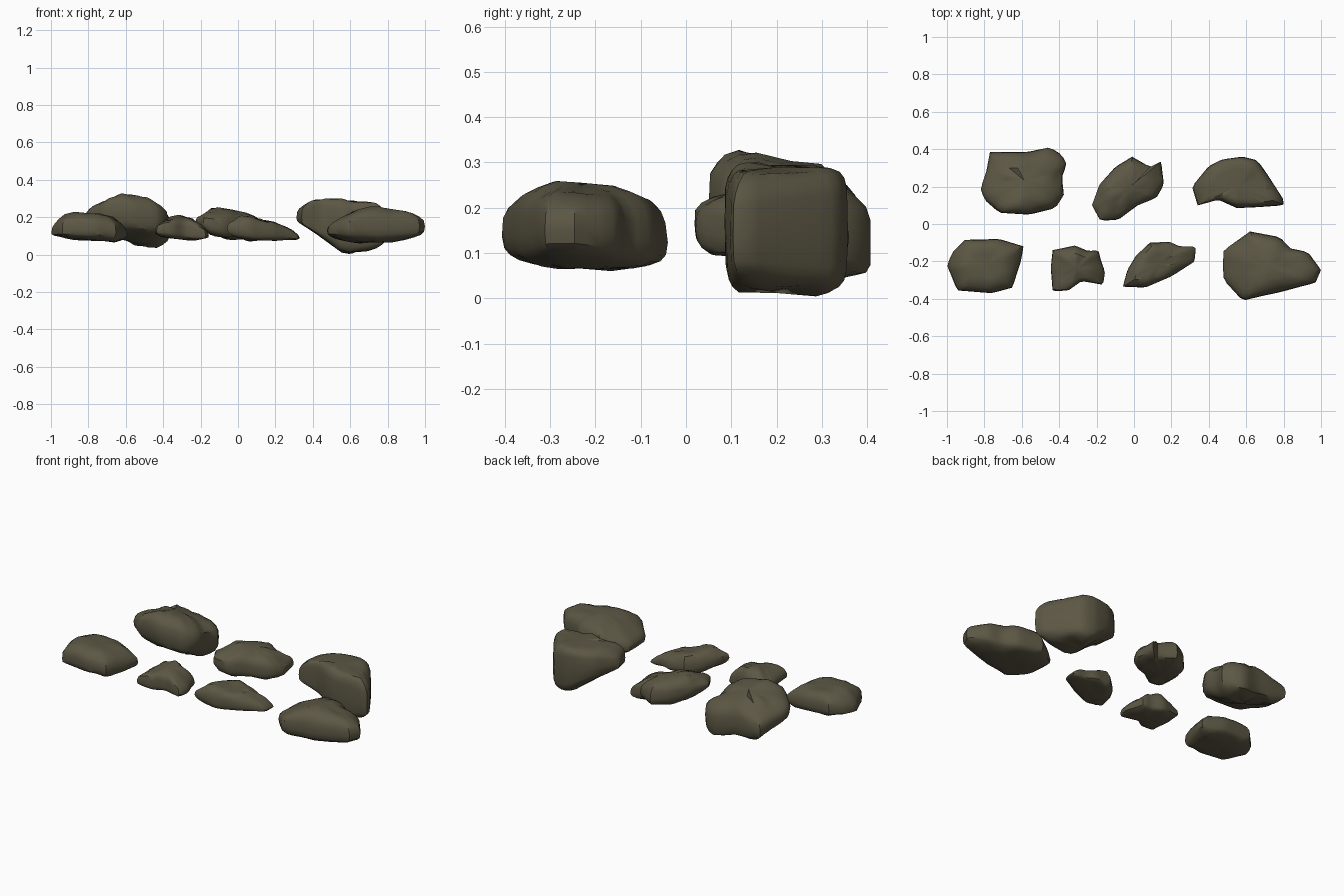
import bpy, bmesh, math
from mathutils import Vector, noise

stone = bpy.data.materials.new("olive grey stone")
stone.diffuse_color = (0.107, 0.095, 0.058, 1)


def resample(points, n):
    """Even points along a closed outline."""
    pts = [Vector(p) for p in points]
    segs = [(a, b, (b - a).length) for a, b in zip(pts, pts[1:] + pts[:1])]
    total = sum(s[2] for s in segs)
    out = []
    for i in range(n):
        d = total * i / n
        for a, b, l in segs:
            if d <= l:
                out.append(a.lerp(b, d / l))
                break
            d -= l
    return out


def profile(table, x):
    """Bottom, waist and top heights at x."""
    if x <= table[0][0]:
        return table[0][1:]
    for a, b in zip(table, table[1:]):
        if x <= b[0]:
            t = (x - a[0]) / (b[0] - a[0])
            return [p + (q - p) * t for p, q in zip(a[1:], b[1:])]
    return table[-1][1:]


def rock(name, outline, heights, boxy, shear=0.0, rough=0.25, n=40, rings=12):
    """Lump from a plan outline and a side profile; shear leans it along y."""
    ring = resample(outline, n)
    c = sum(ring, Vector((0, 0))) / n
    bm = bmesh.new()

    def point(p, s):
        bot, mid, top = profile(heights, p.x)
        h = (top - mid) if s > 0 else (mid - bot)
        k = abs(s) ** boxy * (1 if s > 0 else -1)
        seed = Vector((p.x * 9, p.y * 9, k * 1.5))
        bump = noise.noise(seed) + 0.5 * noise.noise(seed * 2.3)
        z = mid + h * k * (1 + bump * rough * abs(s)) + shear * (p.y - c.y)
        return bm.verts.new((p.x, p.y, z))

    loops = []
    for j in range(1, rings):
        a = -math.pi / 2 + math.pi * j / rings
        s, r = math.sin(a), max(math.cos(a), 0) ** boxy
        row = []
        for p in ring:
            q = c + (p - c) * r
            w = noise.noise(Vector((q.x * 10, q.y * 10, a * 1.5))) * rough * 0.5 * abs(s)
            row.append(point(c + (q - c) * (1 + w), s))
        loops.append(row)
    low, high = point(c, -1), point(c, 1)
    for i in range(n):
        k = (i + 1) % n
        for a, b in zip(loops, loops[1:]):
            bm.faces.new((a[i], a[k], b[k], b[i]))
        bm.faces.new((low, loops[0][k], loops[0][i]))
        bm.faces.new((high, loops[-1][i], loops[-1][k]))
    bmesh.ops.recalc_face_normals(bm, faces=bm.faces)
    me = bpy.data.meshes.new(name)
    bm.to_mesh(me)
    bm.free()
    me.materials.append(stone)
    ob = bpy.data.objects.new(name, me)
    bpy.context.collection.objects.link(ob)
    bpy.context.view_layer.objects.active = ob
    ob.select_set(True)
    bpy.ops.object.shade_smooth_by_angle(angle=math.radians(35))
    ob.select_set(False)


# Each rock: plan outline, then rows of (x, bottom, waist, top)
rock("rock_back_left",
     [(-.77, .385), (-.57, .385), (-.45, .41), (-.385, .37), (-.36, .32), (-.385, .25), (-.375, .155),
      (-.42, .085), (-.56, .05), (-.72, .06), (-.80, .13), (-.82, .19), (-.79, .28)],
     [(-.82, .13, .19, .24), (-.7, .10, .18, .28), (-.62, .085, .18, .305), (-.53, .07, .17, .29),
      (-.42, .055, .16, .27), (-.36, .06, .18, .26)], 0.6, -0.25)

rock("rock_back_middle",
     [(-.01, .36), (.085, .305), (.145, .335), (.16, .21), (.12, .14), (.02, .10), (-.085, .022),
      (-.18, .018), (-.225, .10), (-.185, .21), (-.10, .305)],
     [(-.22, .15, .19, .22), (-.15, .10, .16, .245), (-.05, .08, .14, .245), (.05, .08, .13, .225),
      (.155, .08, .12, .19)], 0.7)

rock("rock_back_right",
     [(.34, .10), (.31, .20), (.40, .31), (.47, .345), (.58, .36), (.66, .34), (.71, .27), (.80, .13),
      (.80, .10), (.66, .09), (.55, .085), (.45, .13), (.38, .11)],
     [(.31, .17, .20, .25), (.39, .13, .20, .29), (.48, .07, .18, .30), (.54, .02, .17, .30),
      (.60, .0, .15, .295), (.70, .02, .14, .285), (.80, .05, .13, .26)], 0.4, 0, 0.1)

rock("rock_front_left",
     [(-.905, -.085), (-.72, -.08), (-.59, -.12), (-.605, -.20), (-.65, -.34), (-.76, -.37),
      (-.945, -.355), (-1, -.22), (-.97, -.15)],
     [(-1, .09, .12, .18), (-.93, .085, .13, .215), (-.85, .08, .13, .225), (-.73, .075, .13, .215),
      (-.66, .06, .12, .20), (-.595, .07, .11, .17)], 0.65, 0, 0.15)

rock("rock_front_small",
     [(-.435, -.14), (-.315, -.115), (-.245, -.145), (-.19, -.14), (-.175, -.20), (-.155, -.255),
      (-.165, -.325), (-.28, -.305), (-.35, -.355), (-.435, -.36), (-.445, -.235)],
     [(-.44, .10, .12, .17), (-.38, .09, .12, .20), (-.31, .08, .12, .205), (-.24, .075, .11, .195),
      (-.155, .08, .10, .14)], 0.65)

rock("rock_front_middle",
     [(.085, -.10), (.19, -.095), (.245, -.12), (.33, -.12), (.325, -.20), (.20, -.28), (.06, -.34),
      (-.06, -.335), (-.035, -.245), (.01, -.17)],
     [(-.055, .10, .14, .19), (0, .08, .13, .205), (.06, .07, .12, .205), (.2, .075, .11, .17),
      (.33, .075, .09, .12)], 0.65)

rock("rock_front_right",
     [(.62, -.04), (.78, -.07), (.835, -.13), (.93, -.15), (1, -.245), (.97, -.315), (.89, -.335),
      (.78, -.365), (.685, -.385), (.58, -.41), (.54, -.365), (.48, -.30), (.475, -.22), (.48, -.14)],
     [(.475, .08, .13, .17), (.55, .07, .13, .21), (.65, .065, .13, .245), (.75, .06, .13, .25),
      (.93, .075, .14, .24), (1, .08, .15, .225)], 0.65, -0.04, 0.12)
